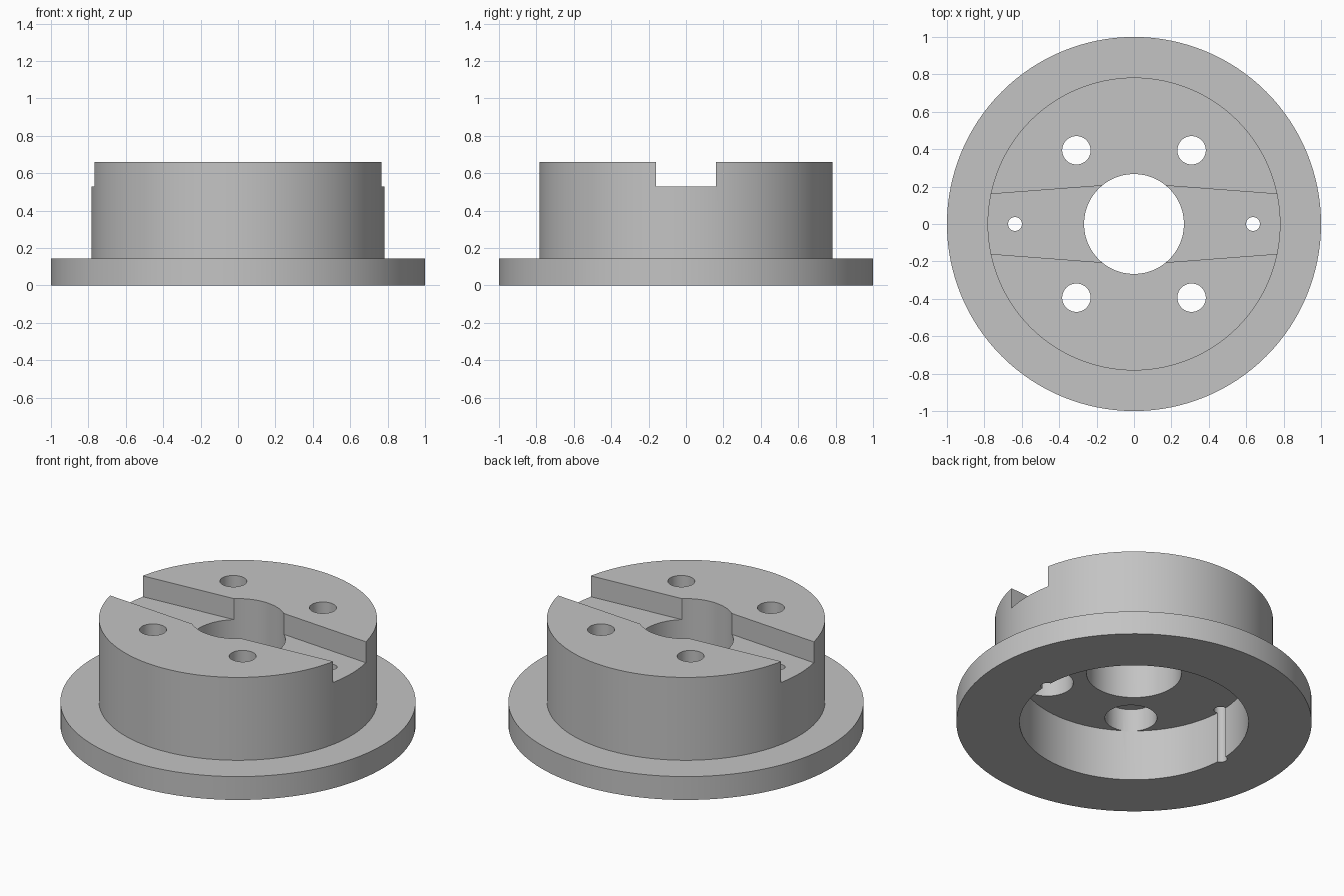
import bpy, bmesh, math

old = bpy.data.objects.get("Cube")
if old:
    bpy.data.objects.remove(old, do_unlink=True)

HUB_TOP, SLOT_FLOOR, CEILING = 0.66, 0.53, 0.317

# Single grey finish
grey = bpy.data.materials.new("machined grey")
grey.use_nodes = True
grey.diffuse_color = (0.55, 0.55, 0.55, 1)
grey.node_tree.nodes["Principled BSDF"].inputs["Base Color"].default_value = (0.55, 0.55, 0.55, 1)


def add_mesh(name, bm):
    bmesh.ops.recalc_face_normals(bm, faces=bm.faces)
    mesh = bpy.data.meshes.new(name)
    bm.to_mesh(mesh)
    bm.free()
    mesh.materials.append(grey)
    obj = bpy.data.objects.new(name, mesh)
    bpy.context.collection.objects.link(obj)
    return obj


def lathe(name, profile, steps=128):
    """Revolve a closed (radius, height) outline around z."""
    bm = bmesh.new()
    rings = []
    for i in range(steps):
        a = math.tau * i / steps
        rings.append([bm.verts.new((r * math.cos(a), r * math.sin(a), z)) for r, z in profile])
    n = len(profile)
    for i in range(steps):
        here, there = rings[i], rings[(i + 1) % steps]
        for j in range(n):
            k = (j + 1) % n
            bm.faces.new((here[j], there[j], there[k], here[k]))
    return add_mesh(name, bm)


def prism(name, outline, low, high):
    """Extrude a flat (x, y) outline from low to high."""
    bm = bmesh.new()
    face = bm.faces.new([bm.verts.new((x, y, low)) for x, y in outline])
    top = bmesh.ops.extrude_face_region(bm, geom=[face])["geom"]
    verts = [v for v in top if isinstance(v, bmesh.types.BMVert)]
    bmesh.ops.translate(bm, verts=verts, vec=(0, 0, high - low))
    return add_mesh(name, bm)


def circle(x, y, radius, steps=48):
    return [(x + radius * math.cos(math.tau * i / steps),
             y + radius * math.sin(math.tau * i / steps)) for i in range(steps)]


def cut(target, cutter):
    cutter.hide_render = True
    mod = target.modifiers.new("cut", 'BOOLEAN')
    mod.operation = 'DIFFERENCE'
    mod.solver = 'EXACT'
    mod.object = cutter
    bpy.context.view_layer.objects.active = target
    bpy.ops.object.modifier_apply(modifier=mod.name)
    bpy.data.objects.remove(cutter, do_unlink=True)


# Flange, hub, through bore and underside cavity in one outline
hub = lathe("flanged_hub", [
    (0.644, 0), (1, 0), (1, 0.145), (0.783, 0.145), (0.783, HUB_TOP),
    (0.267, HUB_TOP), (0.267, CEILING), (0.644, CEILING)])

# Cross slot, widening toward the bore
cut(hub, prism("slot_cutter", [
    (-0.9, -0.15), (0, -0.218), (0.9, -0.15),
    (0.9, 0.15), (0, 0.218), (-0.9, 0.15)], SLOT_FLOOR, 0.9))

# Four bolt holes, counterbored from below
for sx in (-1, 1):
    for sy in (-1, 1):
        x, y = 0.308 * sx, 0.394 * sy
        cut(hub, prism("counterbore_cutter", circle(x, y, 0.147), CEILING - 0.005, CEILING + 0.14))
        cut(hub, prism("bolt_cutter", circle(x, y, 0.076), 0.4, 0.9))

# Two pin holes that groove the cavity wall
for sx in (-1, 1):
    cut(hub, prism("pin_cutter", circle(0.636 * sx, 0, 0.037, 32), -0.1, 0.9))

# Smooth round walls, crisp rims
bpy.ops.object.select_all(action='DESELECT')
hub.select_set(True)
bpy.context.view_layer.objects.active = hub
bpy.ops.object.shade_smooth_by_angle(angle=math.radians(30))
